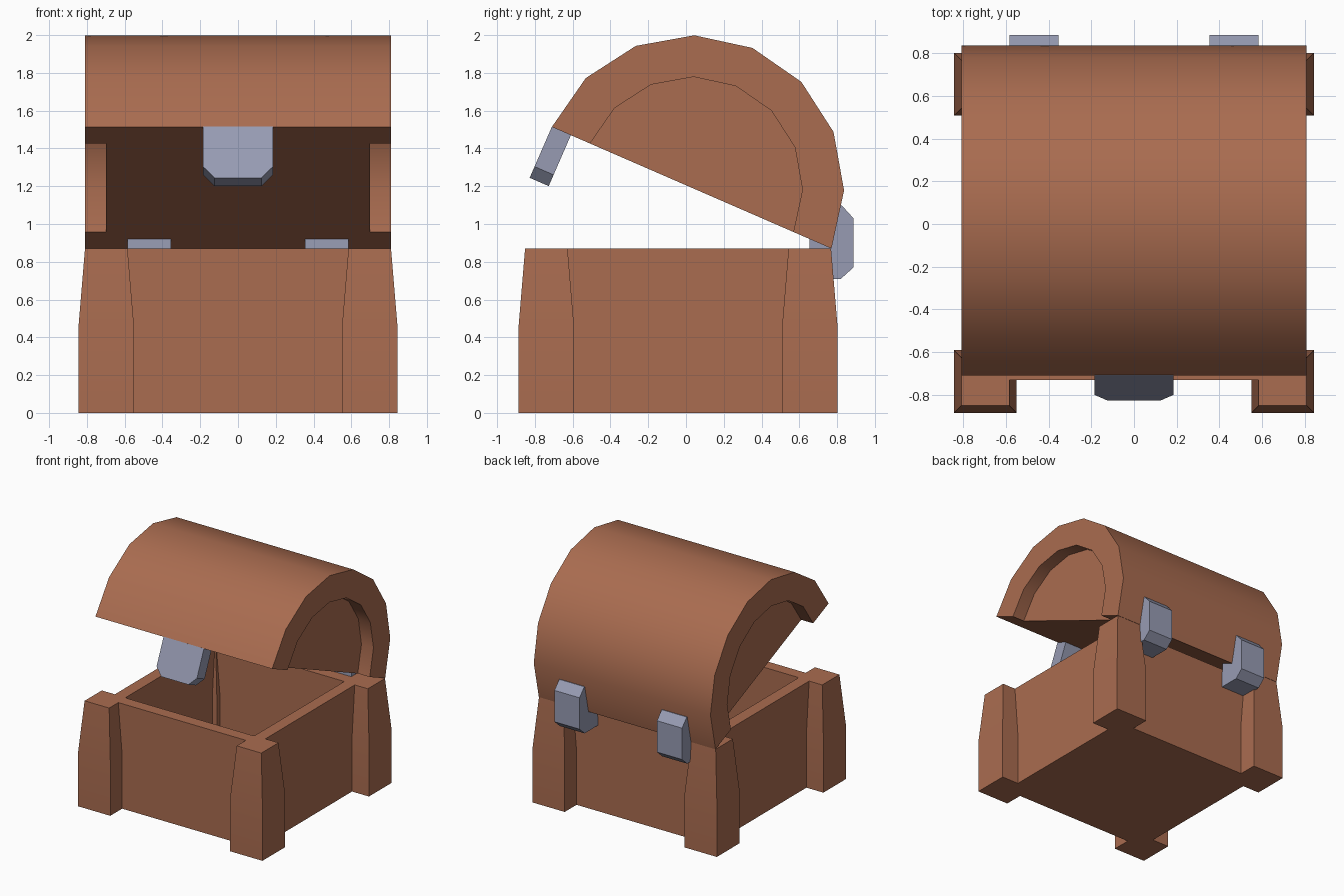
import bpy, bmesh, math
from mathutils import Matrix

if "Cube" in bpy.data.objects:
    bpy.data.objects.remove(bpy.data.objects["Cube"])

CY = -0.042                      # centre of the base in y
TILT = math.radians(-23.5)       # lid opening angle


def material(name, color):
    m = bpy.data.materials.new(name)
    m.diffuse_color = color
    m.use_nodes = True
    m.node_tree.nodes["Principled BSDF"].inputs["Base Color"].default_value = m.diffuse_color
    return m


WOOD = material("wood", (0.40, 0.15, 0.08, 1))
IRON = material("iron", (0.31, 0.33, 0.45, 1))


def finish(bm, name, mat, smooth=False):
    bmesh.ops.recalc_face_normals(bm, faces=bm.faces)
    me = bpy.data.meshes.new(name)
    bm.to_mesh(me)
    bm.free()
    ob = bpy.data.objects.new(name, me)
    bpy.context.collection.objects.link(ob)
    me.materials.append(mat)
    if smooth:
        bpy.ops.object.select_all(action='DESELECT')
        ob.select_set(True)
        bpy.context.view_layer.objects.active = ob
        bpy.ops.object.shade_smooth_by_angle(angle=math.radians(35))
    return ob


def loft(rings):
    """Closed solid through a list of equal-length point rings."""
    bm = bmesh.new()
    vs = [[bm.verts.new(p) for p in r] for r in rings]
    n = len(rings[0])
    for a, b in zip(vs, vs[1:]):
        for i in range(n):
            j = (i + 1) % n
            bm.faces.new((a[i], a[j], b[j], b[i]))
    bm.faces.new(vs[0])
    bm.faces.new(vs[-1])
    return bm


# Hollow box body
bm = bmesh.new()
bmesh.ops.create_cube(bm, size=1, matrix=Matrix.Translation((0, CY, 0.435))
                      @ Matrix.Diagonal((1.38, 1.38, 0.87, 1)))
top = max(bm.faces, key=lambda f: f.calc_center_median().z)
bmesh.ops.inset_region(bm, faces=[top], thickness=0.14)
res = bmesh.ops.extrude_face_region(bm, geom=[top])
floor = [v for v in res["geom"] if isinstance(v, bmesh.types.BMVert)]
bmesh.ops.translate(bm, verts=floor, vec=(0, 0, -0.73))
if top.is_valid:
    bmesh.ops.delete(bm, geom=[top], context='FACES_ONLY')
finish(bm, "chest_body", WOOD)

# Corner posts, tapered above the middle
for sx, side in ((-1, "left"), (1, "right")):
    for sy, end in ((-1, "front"), (1, "back")):
        rings = []
        for z, a, b in ((0, 0.55, 0.845), (0.45, 0.55, 0.845), (0.87, 0.585, 0.81)):
            rings.append([(sx * x, CY + sy * y, z)
                          for x, y in ((a, a), (b, a), (b, b), (a, b))])
        finish(loft(rings), f"{end}_{side}_post", WOOD, True)


# Barrel lid: half of a 16-gon with recessed ends and a closed underside
def arc(r):
    return [(0.03 + r * math.cos(TILT + math.pi * i / 8),
             1.192 + r * math.sin(TILT + math.pi * i / 8)) for i in range(9)]


bm = bmesh.new()


def row(r, x):
    return [bm.verts.new((x, y, z)) for y, z in arc(r)]


outer = [row(0.807, x) for x in (-0.81, -0.45, 0.45, 0.81)]
rim_l, rim_r = row(0.587, -0.81), row(0.587, 0.81)
deep_l, deep_r = row(0.587, -0.70), row(0.587, 0.70)
strip = [deep_l, rim_l] + outer + [rim_r, deep_r]
for a, b in zip(strip, strip[1:]):
    for i in range(8):
        bm.faces.new((a[i], a[i + 1], b[i + 1], b[i]))
bm.faces.new(deep_l)
bm.faces.new(deep_r)
bm.faces.new([r[0] for r in strip] + [r[8] for r in reversed(strip)])
finish(bm, "lid", WOOD, True)

# Clasp hanging square to the lid's lower front edge
shape = [(-0.185, 0), (0.185, 0), (0.185, -0.23), (0.125, -0.295),
         (-0.125, -0.295), (-0.185, -0.23)]
bm = loft([[(x, y, z) for x, z in shape] for y in (0, 0.11)])
bmesh.ops.transform(bm, verts=bm.verts, matrix=Matrix.Translation((0, -0.71, 1.515))
                    @ Matrix.Rotation(TILT, 4, 'X'))
finish(bm, "clasp", IRON)

# Two hinges joining the back wall and lid
profile = [(0.645, 0.71), (0.82, 0.71), (0.887, 0.77), (0.887, 1.03),
           (0.825, 1.098), (0.77, 1.098), (0.77, 0.93), (0.655, 0.92)]
for s, side in ((-1, "left"), (1, "right")):
    bm = loft([[(s * x, y, z) for y, z in profile] for x in (0.355, 0.585)])
    finish(bm, f"{side}_hinge", IRON)
